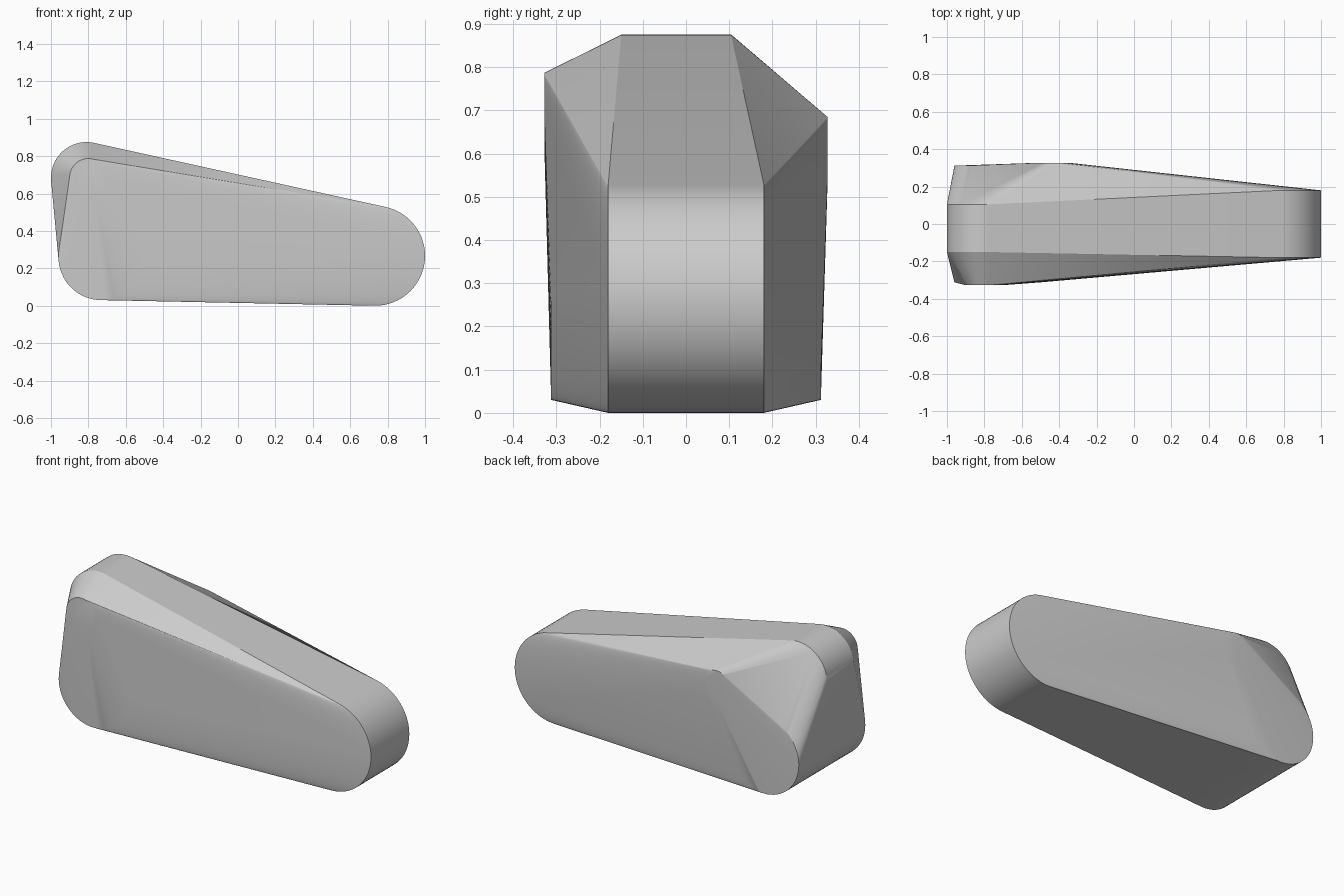
import bpy, bmesh, math

if "Cube" in bpy.data.objects:
    bpy.data.objects.remove(bpy.data.objects["Cube"])

SEGMENTS = 64


def add_disc(bm, x, z, radius, y):
    """Ring of points facing along y."""
    for i in range(SEGMENTS):
        a = 2 * math.pi * i / SEGMENTS
        bm.verts.new((x + radius * math.cos(a), y, z + radius * math.sin(a)))


# Rounded outlines the body is stretched over: x, z, radius, y positions
discs = [
    (0.733, 0.267, 0.267, (-0.18, 0.18)),    # narrow right end
    (-0.81, 0.685, 0.19, (-0.15, 0.105)),    # tall left end, middle
    (-0.73, 0.26, 0.23, (-0.312, 0.312)),    # low left end, both sides
    (-0.80, 0.687, 0.10, (-0.327,)),         # front upper corner
    (-0.43, 0.60, 0.085, (0.327,)),          # back upper corner
]

bm = bmesh.new()
for x, z, radius, ys in discs:
    for y in ys:
        add_disc(bm, x, z, radius, y)

# Wrap the outlines in one convex skin
result = bmesh.ops.convex_hull(bm, input=bm.verts[:])
loose = [v for v in bm.verts if not v.link_faces]
bmesh.ops.delete(bm, geom=loose, context='VERTS')
bmesh.ops.dissolve_limit(bm, angle_limit=math.radians(0.2),
                         verts=bm.verts[:], edges=bm.edges[:])
bmesh.ops.recalc_face_normals(bm, faces=bm.faces[:])

mesh = bpy.data.meshes.new("tapered_body")
bm.to_mesh(mesh)
bm.free()
body = bpy.data.objects.new("tapered_body", mesh)
bpy.context.collection.objects.link(body)

# Smooth curves, crisp panel edges
bpy.context.view_layer.objects.active = body
body.select_set(True)
bpy.ops.object.shade_smooth_by_angle(angle=math.radians(20))
